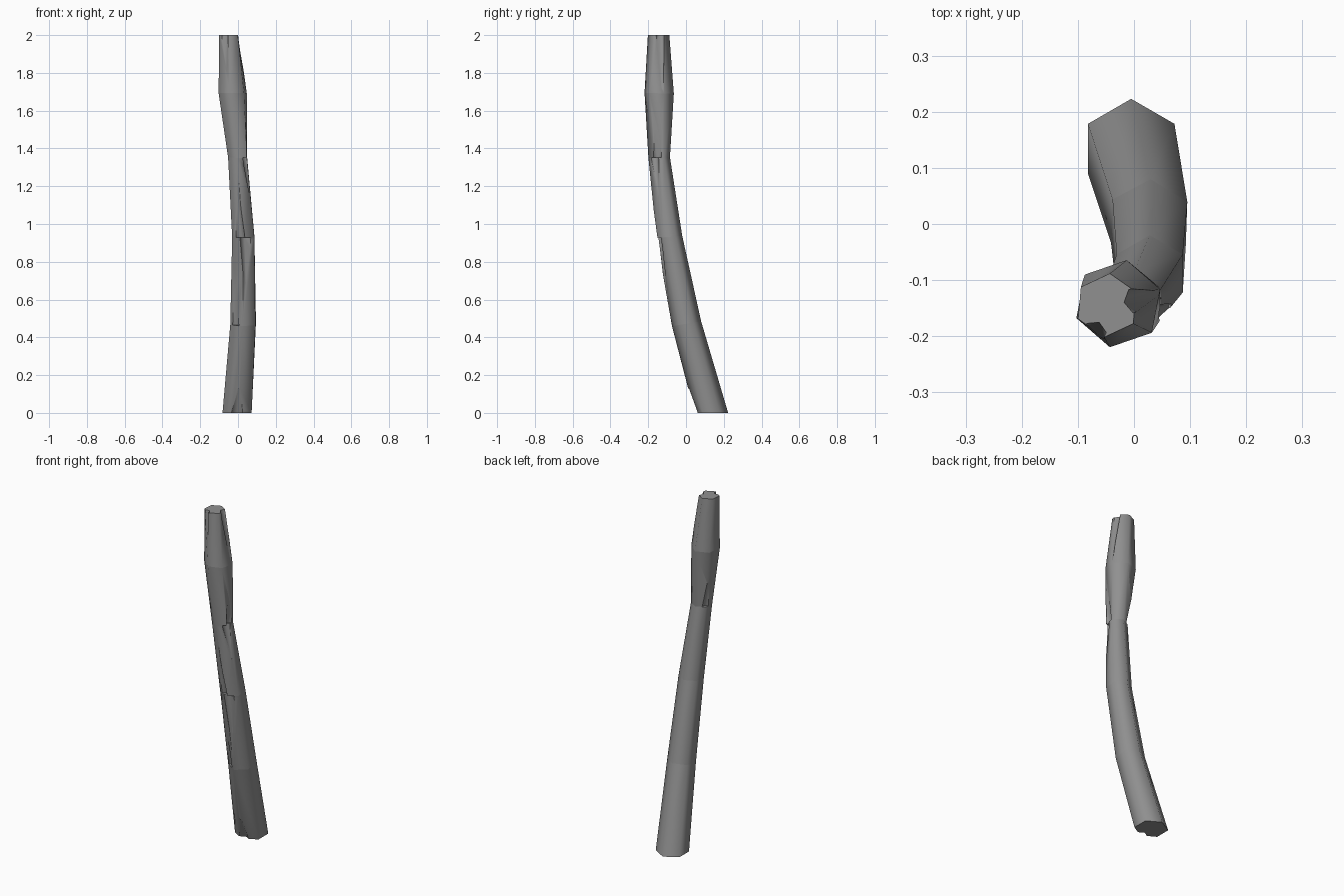
import bpy, bmesh, math
from mathutils import Vector

cube = bpy.data.objects.get("Cube")
if cube:
    bpy.data.objects.remove(cube, do_unlink=True)

bark = bpy.data.materials.new("grey_bark")
bark.use_nodes = True
GREY = (0.28, 0.28, 0.28, 1)
bark.diffuse_color = GREY
bark.node_tree.nodes["Principled BSDF"].inputs["Base Color"].default_value = GREY

# Joints of the bent trunk: centre, radius, twist in degrees, lean of the ring
JOINTS = [
    ((-0.005, 0.134, 0), 0.089, 90, 0),
    ((0.027, 0.003, 0.472), 0.077, 88, 0.17),
    ((0.028, -0.088, 0.932), 0.068, 90, 0.08),
    ((-0.002, -0.142, 1.352), 0.057, 88, 0.03),
    ((-0.028, -0.142, 1.692), 0.079, 79, -0.03),
    ((-0.048, -0.145, 2), 0.057, 85, 0),
]
# Gouges: section, starts at its top, direction in degrees, length, half width
GOUGES = [
    (0, False, -90, 0.13, 0.036),
    (1, True, -78, 0.24, 0.034),
    (1, False, -125, 0.22, 0.022),
    (2, False, -105, 0.22, 0.028),
    (2, True, -30, 0.2, 0.026),
    (3, False, -10, 0.17, 0.026),
    (3, False, 150, 0.15, 0.022),
    (4, True, 10, 0.28, 0.024),
    (4, True, -115, 0.22, 0.022),
]


def ring(joint):
    centre, radius, twist, lean = joint
    points = []
    for i in range(6):
        a = math.radians(twist + 60 * i)
        offset = Vector((math.cos(a), math.sin(a), math.sin(a) * lean)) * radius
        points.append(Vector(centre) + offset)
    return points


def loft(name, lower, upper):
    bm = bmesh.new()
    a = [bm.verts.new(p) for p in lower]
    b = [bm.verts.new(p) for p in upper]
    n = len(a)
    for i in range(n):
        j = (i + 1) % n
        bm.faces.new((a[i], a[j], b[j], b[i]))
    bm.faces.new(a[::-1])
    bm.faces.new(b)
    bmesh.ops.recalc_face_normals(bm, faces=bm.faces)
    mesh = bpy.data.meshes.new(name)
    bm.to_mesh(mesh)
    bm.free()
    obj = bpy.data.objects.new(name, mesh)
    bpy.context.collection.objects.link(obj)
    mesh.materials.append(bark)
    return obj


def gouge_cutter(section, at_top, angle, length, width):
    # A tapering six-sided spike that lies along the surface from one joint
    start, end = JOINTS[section], JOINTS[section + 1]
    if at_top:
        start, end = end, start
    out = Vector((math.cos(math.radians(angle)), math.sin(math.radians(angle)), 0))
    p = Vector(start[0]) + out * start[1] * 0.95
    q = Vector(end[0]) + out * end[1] * 0.95
    along = (q - p) / abs(q.z - p.z)
    rings = []
    for distance, size in ((-0.04, width * 1.1), (length, width * 0.45)):
        centre = p + along * distance + out * (0.35 * width if distance > 0 else 0)
        rings.append([centre + Vector((math.cos(t), math.sin(t), 0)) * size
                      for t in (math.radians(60 * i + angle) for i in range(6))])
    return loft("gouge_cutter", *rings)


# Trunk sections, each carved by its own gouges
for s in range(len(JOINTS) - 1):
    part = loft(f"trunk_section_{s + 1}", ring(JOINTS[s]), ring(JOINTS[s + 1]))
    bpy.ops.object.select_all(action="DESELECT")
    part.select_set(True)
    bpy.context.view_layer.objects.active = part
    for gouge in GOUGES:
        if gouge[0] != s:
            continue
        cutter = gouge_cutter(*gouge)
        cutter.hide_render = True
        mod = part.modifiers.new("gouge", "BOOLEAN")
        mod.operation = "DIFFERENCE"
        mod.solver = "EXACT"
        mod.object = cutter
        bpy.ops.object.modifier_apply(modifier=mod.name)
        bpy.data.objects.remove(cutter, do_unlink=True)
    bpy.ops.object.shade_smooth_by_angle(angle=math.radians(66))
